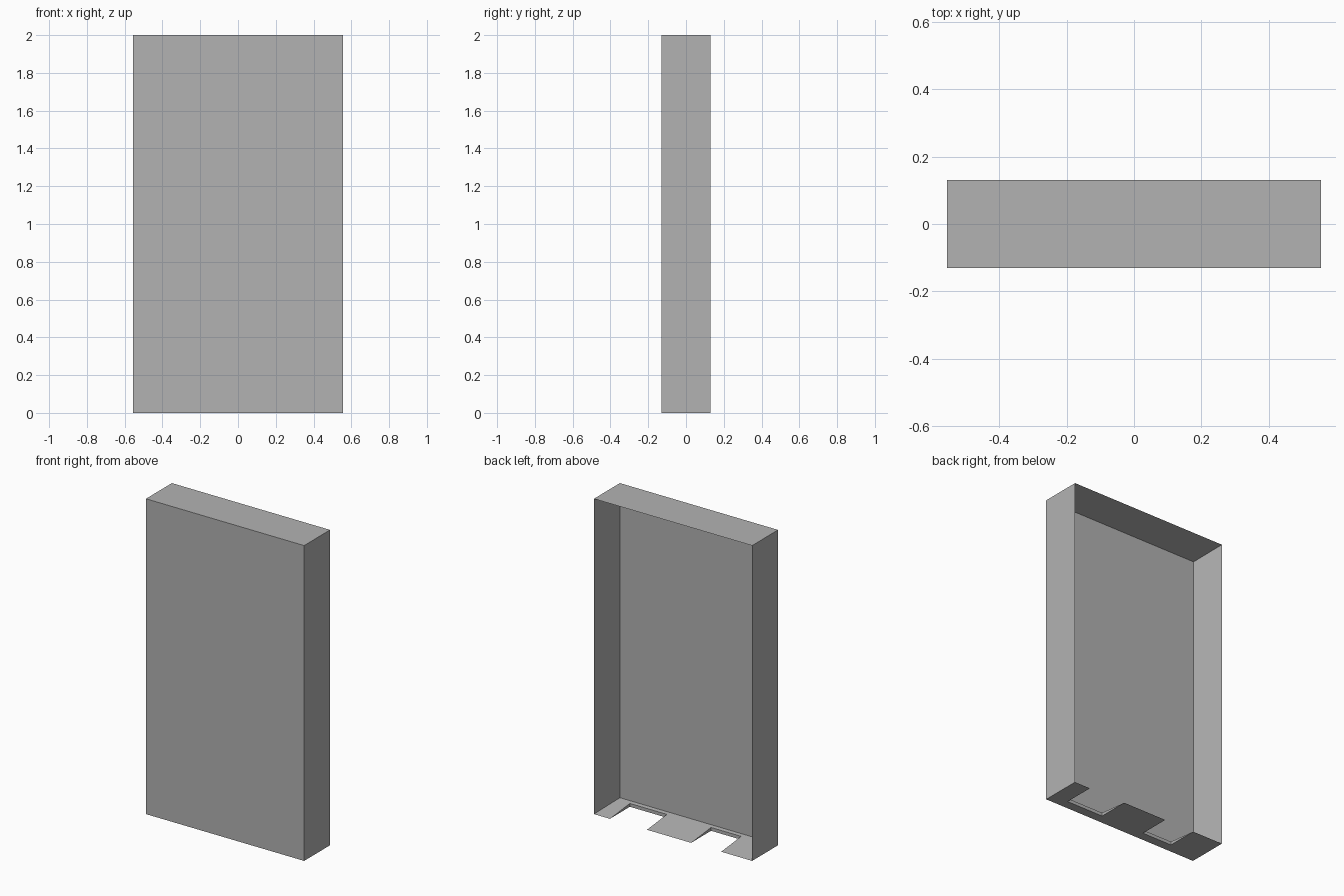
import bpy
import bmesh
from mathutils import Matrix, Vector

W, D, H = 1.11, 0.26, 2.0
WALL = 0.034

cube = bpy.data.objects.get("Cube")
if cube:
    bpy.data.objects.remove(cube, do_unlink=True)

grey = bpy.data.materials.new("plain grey")
grey.use_nodes = True
colour = (0.448, 0.448, 0.448, 1)
grey.diffuse_color = colour
grey.node_tree.nodes["Principled BSDF"].inputs["Base Color"].default_value = colour


def box(name, low, high):
    """Closed box between two corners."""
    low, high = Vector(low), Vector(high)
    bm = bmesh.new()
    bmesh.ops.create_cube(bm, size=1, matrix=Matrix.Translation((low + high) / 2)
                          @ Matrix.Diagonal((*(high - low), 1)))
    mesh = bpy.data.meshes.new(name)
    bm.to_mesh(mesh)
    bm.free()
    mesh.materials.append(grey)
    obj = bpy.data.objects.new(name, mesh)
    bpy.context.collection.objects.link(obj)
    return obj


# Tray-like shell: inset the back face and push it in to leave thin walls
shell = box("case_shell", (-W / 2, -D / 2, 0), (W / 2, D / 2, H))
bm = bmesh.new()
bm.from_mesh(shell.data)
bm.normal_update()
back = max(bm.faces, key=lambda f: f.normal.y)
bmesh.ops.inset_region(bm, faces=[back], thickness=WALL)
bmesh.ops.translate(bm, verts=back.verts, vec=(0, WALL - D, 0))
bmesh.ops.recalc_face_normals(bm, faces=bm.faces)
bm.to_mesh(shell.data)
bm.free()

# Two notches through the bottom wall, open to the back
bpy.context.view_layer.objects.active = shell
for x0, x1 in ((0.183, 0.443), (-0.338, -0.127)):
    cutter = box("notch_cutter", (x0, -0.07, -0.1), (x1, D, 0.1))
    cutter.hide_render = True
    notch = shell.modifiers.new("notch", 'BOOLEAN')
    notch.operation = 'DIFFERENCE'
    notch.solver = 'EXACT'
    notch.object = cutter
    bpy.ops.object.modifier_apply(modifier=notch.name)
    bpy.data.objects.remove(cutter, do_unlink=True)
